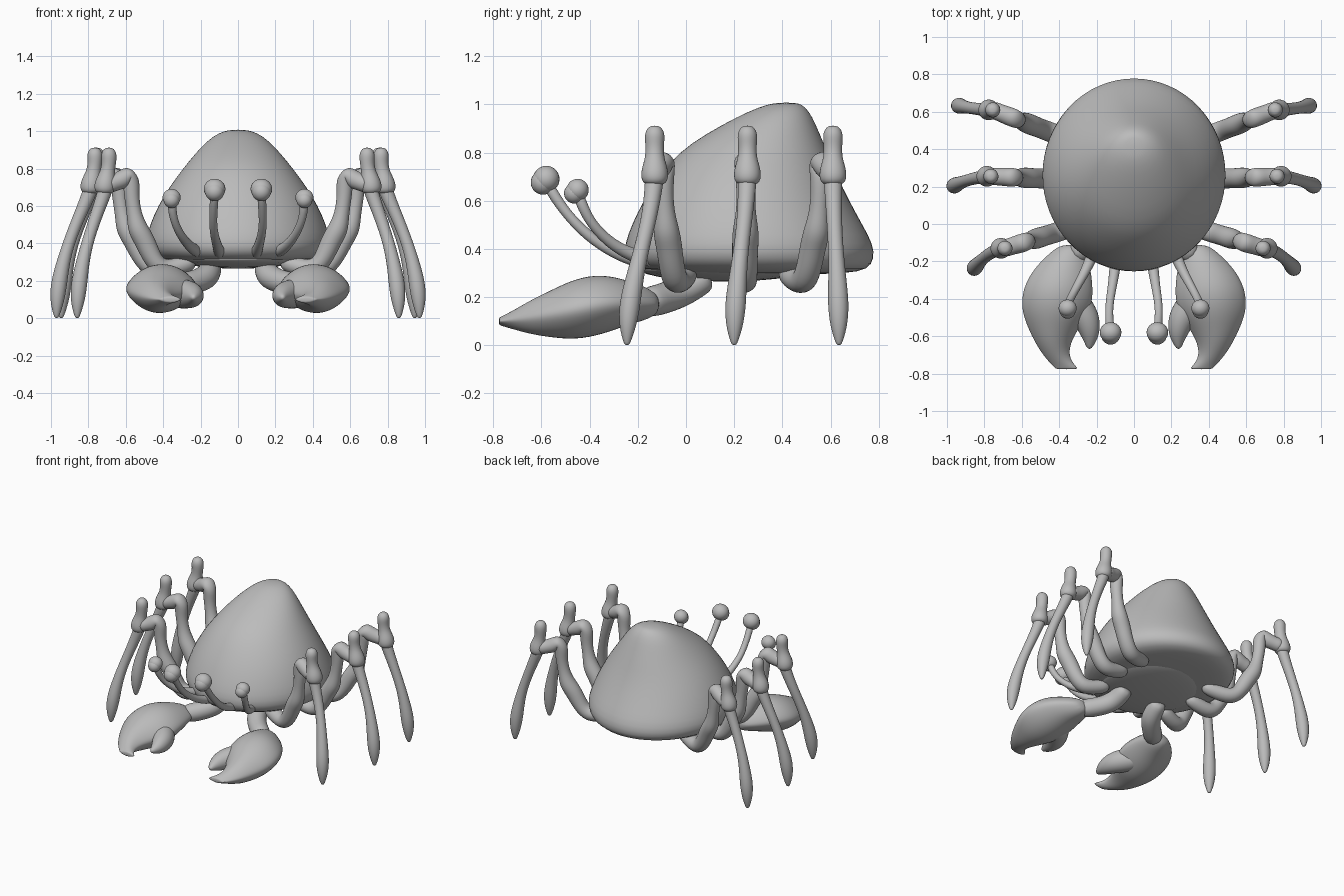
import bpy, bmesh, math
from mathutils import Vector

if "Cube" in bpy.data.objects:
    bpy.data.objects.remove(bpy.data.objects["Cube"], do_unlink=True)

grey = bpy.data.materials.new("stone_grey")
grey.use_nodes = True
grey.diffuse_color = (0.5, 0.5, 0.5, 1)
grey.node_tree.nodes["Principled BSDF"].inputs["Base Color"].default_value = (0.5, 0.5, 0.5, 1)


def loft(name, rings, levels=2, mirror=True):
    """Skin a list of equal rings, cap the ends and smooth the result."""
    bm = bmesh.new()
    loops = [[bm.verts.new(p) for p in ring] for ring in rings]
    n = len(loops[0])
    for a, b in zip(loops, loops[1:]):
        for i in range(n):
            j = (i + 1) % n
            bm.faces.new((a[i], a[j], b[j], b[i]))
    bm.faces.new(loops[0])
    bm.faces.new(loops[-1])
    bmesh.ops.recalc_face_normals(bm, faces=bm.faces)
    mesh = bpy.data.meshes.new(name)
    bm.to_mesh(mesh)
    bm.free()
    return finish(name, mesh, levels, mirror)


def finish(name, mesh, levels, mirror):
    for f in mesh.polygons:
        f.use_smooth = True
    mesh.materials.append(grey)
    ob = bpy.data.objects.new(name, mesh)
    bpy.context.collection.objects.link(ob)
    if mirror:
        ob.modifiers.new("mirror", 'MIRROR').use_mirror_merge = False
    if levels:
        sub = ob.modifiers.new("smooth", 'SUBSURF')
        sub.levels = sub.render_levels = levels
    return ob


def tube(name, path, radii, ref, sides=8):
    """Sweep a circle of changing radius along a path."""
    pts = [Vector(p) for p in path]
    rings = []
    for k, p in enumerate(pts):
        t = (pts[min(k + 1, len(pts) - 1)] - pts[max(k - 1, 0)]).normalized()
        u = t.cross(Vector(ref)).normalized()
        v = t.cross(u)
        r = radii[k] * 1.1
        rings.append([p + r * (math.cos(a) * u + math.sin(a) * v)
                      for a in (math.tau * i / sides for i in range(sides))])
    return loft(name, rings)


def ball(name, centre, size, mirror=True):
    bm = bmesh.new()
    bmesh.ops.create_uvsphere(bm, u_segments=24, v_segments=14, radius=1)
    bmesh.ops.scale(bm, vec=size, verts=bm.verts)
    bmesh.ops.translate(bm, vec=centre, verts=bm.verts)
    mesh = bpy.data.meshes.new(name)
    bm.to_mesh(mesh)
    bm.free()
    return finish(name, mesh, 0, mirror)


# Shell: stacked ellipses given as height, front, back, half width
shell = [(0.295, 0.05, 0.5, 0.2), (0.298, -0.11, 0.67, 0.34), (0.315, -0.215, 0.76, 0.445),
         (0.36, -0.258, 0.785, 0.49), (0.42, -0.258, 0.78, 0.497), (0.5, -0.228, 0.735, 0.473),
         (0.6, -0.18, 0.68, 0.43), (0.7, -0.115, 0.63, 0.37), (0.8, -0.035, 0.59, 0.295),
         (0.88, 0.085, 0.555, 0.23), (0.95, 0.215, 0.525, 0.163), (0.99, 0.305, 0.495, 0.105),
         (1.008, 0.37, 0.465, 0.045)]
loft("shell", [[(w * math.cos(a), (f + b) / 2 + (b - f) / 2 * math.sin(a), z)
                for a in (math.tau * i / 32 for i in range(32))]
               for z, f, b, w in shell], 1, False)

# Underside of the body
ball("thorax", (0, 0.16, 0.32), (0.34, 0.36, 0.055), False)

# Legs: hip, knee and foot positions in plan
legs = {"front": ((0.27, 0.0), (0.69, -0.13), (0.86, -0.245)),
        "middle": ((0.31, 0.235), (0.765, 0.255), (0.97, 0.2)),
        "rear": ((0.29, 0.43), (0.755, 0.61), (0.945, 0.635))}
upper = [(-0.1, 0.31, 0.045), (0.1, 0.275, 0.05), (0.34, 0.255, 0.055), (0.46, 0.33, 0.052),
         (0.55, 0.42, 0.055), (0.64, 0.48, 0.055), (0.68, 0.56, 0.038), (0.715, 0.66, 0.04),
         (0.71, 0.745, 0.048), (0.74, 0.77, 0.05), (0.84, 0.738, 0.05), (0.93, 0.725, 0.045),
         (1.04, 0.71, 0.05)]
lower = [(0.06, 0.72, 0.042), (0.16, 0.66, 0.037), (0.44, 0.53, 0.032), (0.69, 0.4, 0.031),
         (0.85, 0.28, 0.037), (0.95, 0.17, 0.045), (0.99, 0.08, 0.036), (1, 0.015, 0.016),
         (1, 0.0, 0.008)]
knob = [(0.663, 0.035, 0.025), (0.685, 0.057, 0.025), (0.73, 0.056, 0.018), (0.78, 0.038, 0.008),
        (0.83, 0.038, 0), (0.875, 0.043, 0), (0.903, 0.03, 0), (0.912, 0.012, 0)]


def along(start, end, rows, bend=1):
    """Points between two plan positions; bend delays the sideways travel."""
    (ax, ay), (bx, by) = start, end
    return [(ax + (bx - ax) * t, ay + (by - ay) * math.copysign(abs(t) ** bend, t), z)
            for t, z, r in rows]


for place, (hip, knee, foot) in legs.items():
    tube(place + "_upper_leg", along(hip, knee, upper), [r for t, z, r in upper], (0, 1, 0))
    tube(place + "_lower_leg", along(knee, foot, lower, 2), [r for t, z, r in lower], (0, 1, 0))
    tube(place + "_knee_knob", [(knee[0] + out, knee[1], z) for z, r, out in knob],
         [r for z, r, out in knob], (0, 1, 0))

# Claw: cross sections given as y, inner x, outer x, bottom and top
claw = [(-0.11, 0.3, 0.39, 0.14, 0.2), (-0.15, 0.25, 0.45, 0.105, 0.24),
        (-0.24, 0.225, 0.545, 0.08, 0.275), (-0.35, 0.21, 0.605, 0.035, 0.305),
        (-0.46, 0.22, 0.61, 0.015, 0.285), (-0.55, 0.285, 0.575, 0.025, 0.24),
        (-0.64, 0.34, 0.53, 0.04, 0.195), (-0.72, 0.345, 0.475, 0.065, 0.145),
        (-0.768, 0.3, 0.425, 0.08, 0.12), (-0.777, 0.3, 0.42, 0.085, 0.115)]
rings = []
for y, x0, x1, z0, z1 in claw:
    ring = []
    for i in range(12):
        a = math.tau * i / 12
        s = math.sin(a)
        ring.append(((x0 + x1) / 2 + (x1 - x0) / 2 * math.cos(a), y,
                     (z0 + z1) / 2 + (z1 - z0) / 2 * math.copysign(abs(s) ** 1.5, s)))
    rings.append(ring)
loft("claw", rings)
tube("claw_finger", [(0.36, -0.36, 0.14), (0.3, -0.44, 0.13), (0.25, -0.51, 0.125),
                     (0.235, -0.58, 0.118), (0.235, -0.63, 0.112), (0.24, -0.67, 0.11)],
     [0.08, 0.08, 0.073, 0.055, 0.032, 0.01], (0, 0, 1))
tube("claw_arm", [(0.14, 0.1, 0.29), (0.15, 0.04, 0.255), (0.165, -0.03, 0.22),
                  (0.235, -0.1, 0.19), (0.33, -0.18, 0.175)],
     [0.055, 0.062, 0.068, 0.062, 0.068], (0, 0, 1))

# Eyes on curved stalks
stalks = {"inner": ([(0.09, -0.12, 0.34), (0.1, -0.22, 0.355), (0.115, -0.33, 0.4),
                     (0.135, -0.44, 0.48), (0.13, -0.53, 0.59), (0.125, -0.58, 0.68)], 0.055),
          "outer": ([(0.2, -0.1, 0.35), (0.235, -0.2, 0.365), (0.28, -0.29, 0.405),
                     (0.325, -0.37, 0.475), (0.35, -0.42, 0.55), (0.355, -0.45, 0.635)], 0.046)}
for place, (path, size) in stalks.items():
    tube(place + "_eye_stalk", path, [0.035, 0.03, 0.024, 0.021, 0.021, 0.026], (1, 0, 0))
    x, y, z = path[-1]
    ball(place + "_eyeball", (x, y - 0.014, z - 0.004), (size * 0.92,) * 3)
    ball(place + "_eyelid", (x, y, z + 0.01), (size * 1.05, size, size))
